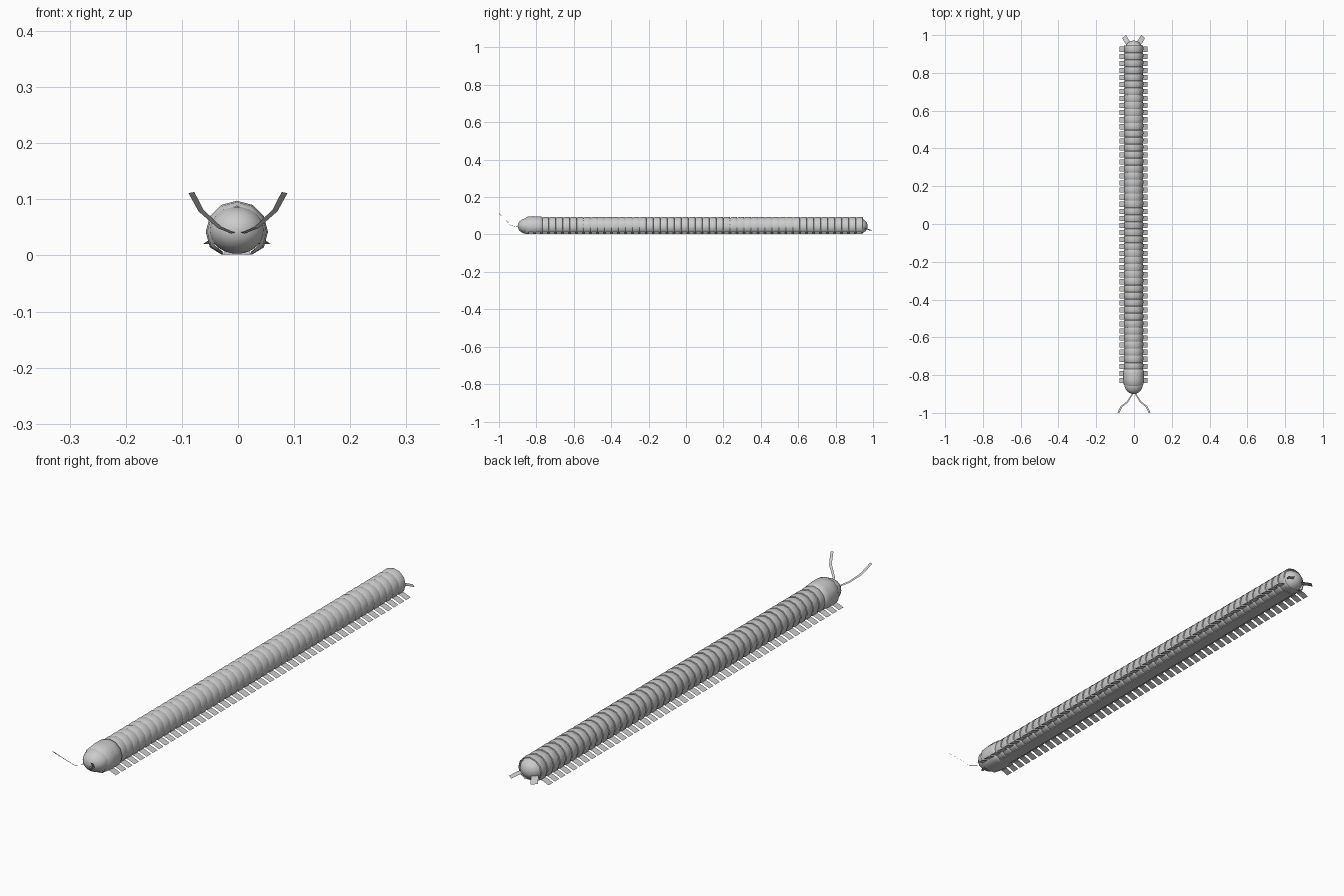
import bpy, bmesh, math
from mathutils import Vector

if "Cube" in bpy.data.objects:
    bpy.data.objects.remove(bpy.data.objects["Cube"])

PITCH, COUNT = 0.0373, 48
Y0 = -0.828            # centre of the first segment
X0 = -0.002            # body sits a hair left of centre


def finish(name, bm, smooth=True):
    bmesh.ops.recalc_face_normals(bm, faces=bm.faces)
    me = bpy.data.meshes.new(name)
    bm.to_mesh(me)
    bm.free()
    ob = bpy.data.objects.new(name, me)
    bpy.context.collection.objects.link(ob)
    if smooth:
        bpy.ops.object.select_all(action='DESELECT')
        ob.select_set(True)
        bpy.context.view_layer.objects.active = ob
        bpy.ops.object.shade_smooth_by_angle(angle=math.radians(45))
    return ob


def repeat(ob, count):
    m = ob.modifiers.new("repeat", 'ARRAY')
    m.count = count
    m.use_relative_offset = False
    m.use_constant_offset = True
    m.constant_offset_displace = (0, PITCH, 0)


def ring_tube(name, profile, zc, floor, sides=12):
    """Tube along y from (y, radius) pairs, flattened underneath."""
    bm = bmesh.new()
    loops = []
    for y, r in profile:
        loop = []
        for i in range(sides):
            a = 2 * math.pi * i / sides
            z = max(zc + r * math.sin(a), floor)
            loop.append(bm.verts.new((X0 + r * math.cos(a), y, z)))
        loops.append(loop)
    for a, b in zip(loops, loops[1:]):
        for i in range(sides):
            j = (i + 1) % sides
            bm.faces.new((a[i], a[j], b[j], b[i]))
    return finish(name, bm)


def ball(name, loc, scale):
    bm = bmesh.new()
    bmesh.ops.create_uvsphere(bm, u_segments=24, v_segments=14, radius=1)
    bmesh.ops.scale(bm, vec=scale, verts=bm.verts)
    bmesh.ops.translate(bm, vec=loc, verts=bm.verts)
    return finish(name, bm)


def ribbon(name, path, widths, side, x0=0.0, across=None):
    """Flat strip following a path, mirrored by side."""
    bm = bmesh.new()
    pts = [Vector(p) for p in path]
    rows = []
    for i, p in enumerate(pts):
        if across:
            w = Vector(across)
        else:
            t = pts[min(i + 1, len(pts) - 1)] - pts[max(i - 1, 0)]
            w = t.cross(Vector((0, 0.56, 0.83))).normalized()
        rows.append([bm.verts.new((x0 + side * q.x, q.y, q.z))
                     for q in (p - w * widths[i] / 2, p + w * widths[i] / 2)])
    for a, b in zip(rows, rows[1:]):
        bm.faces.new((a[0], a[1], b[1], b[0]))
    return finish(name, bm, False)


# Trunk segments
h = PITCH / 2
segments = ring_tube("body_segments", [(Y0 - h, 0.0465), (Y0 - h * 0.6, 0.0505), (Y0 + h * 0.5, 0.0515),
                                       (Y0 + h, 0.0500), (Y0 + h * 1.1, 0.0465)], 0.042, 0.005)
repeat(segments, COUNT)

# Collar behind the head
ring_tube("collar", [(-0.857, 0.046), (-0.848, 0.053), (-0.82, 0.0555), (-0.79, 0.055),
                     (-0.772, 0.053), (-0.768, 0.048)], 0.042, 0.002)

# Head and tail caps
ball("head", (X0, -0.848, 0.045), (0.049, 0.052, 0.042))
ball("tail_cap", (X0, 0.925, 0.045), (0.046, 0.046, 0.041))

for side, label in ((-1, "left"), (1, "right")):
    # Row of flat legs
    legs = ribbon(label + "_legs", [(0.030, Y0, 0.017), (0.052, Y0, 0.0115), (0.0745, Y0, 0.002)],
                  [0.027, 0.027, 0.027], side, X0, (0, 1, 0))
    repeat(legs, COUNT)
    # Antennae
    ribbon(label + "_antenna", [(0.002, -0.888, 0.039), (0.012, -0.905, 0.041), (0.033, -0.940, 0.050),
                                (0.066, -0.966, 0.080), (0.083, -1.0, 0.112)],
           [0.006, 0.007, 0.008, 0.010, 0.011], side)
    # Tail flaps
    ribbon(label + "_tail_flap", [(0.012, 0.935, 0.038), (0.034, 0.965, 0.031), (0.0505, 0.992, 0.020)],
           [0.026, 0.026, 0.026], side, X0, (0.8, -0.6, 0))

# Flat underside plate resting on the ground
bm = bmesh.new()
bmesh.ops.create_cube(bm, size=1)
bmesh.ops.scale(bm, vec=(0.045, 1.74, 0.008), verts=bm.verts)
bmesh.ops.translate(bm, vec=(X0, 0.04, 0.006), verts=bm.verts)
finish("belly_plate", bm, False)
